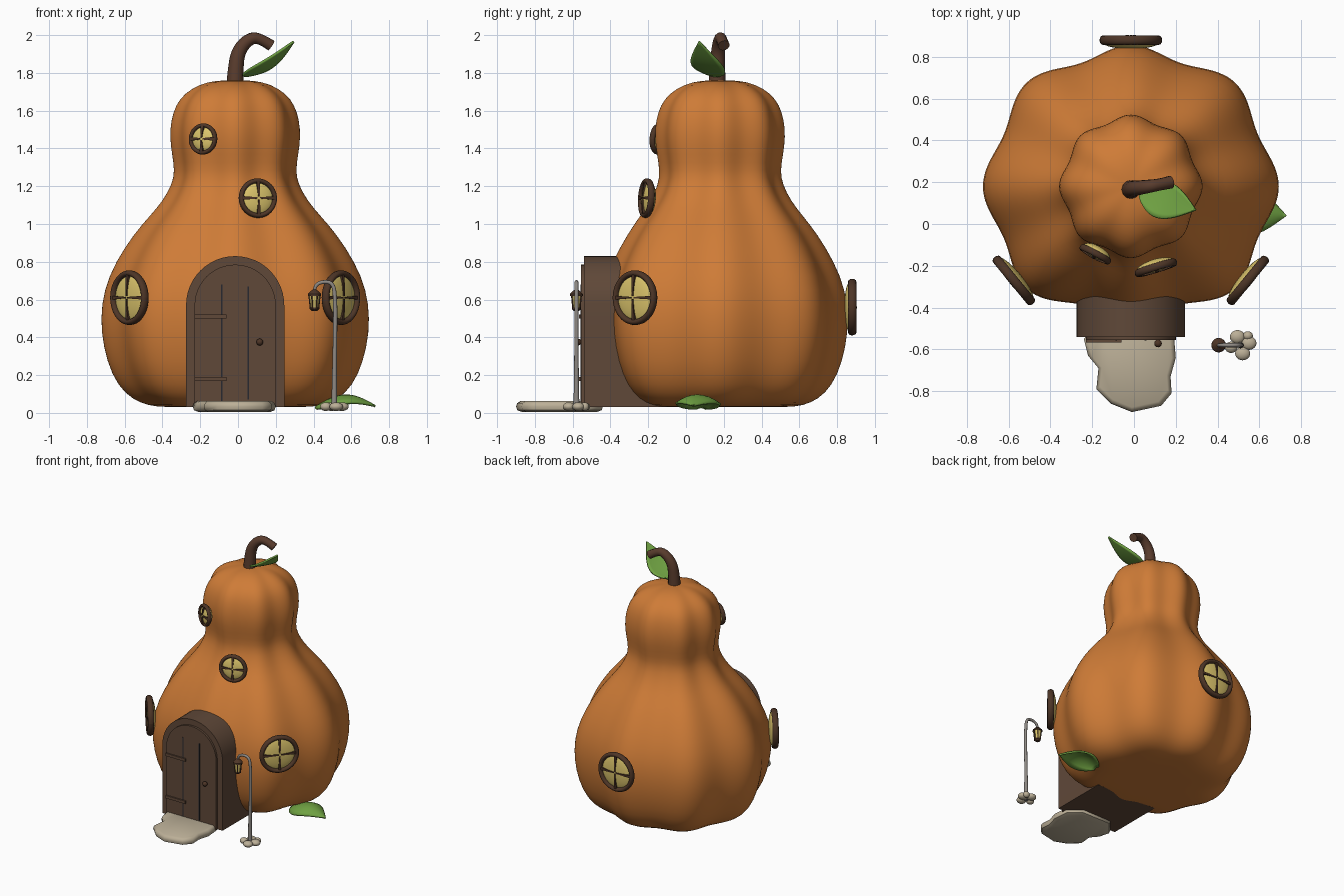
import bpy, bmesh, math
from mathutils import Vector, Matrix

if "Cube" in bpy.data.objects:
    bpy.data.objects.remove(bpy.data.objects["Cube"])


def material(name, r, g, b):
    m = bpy.data.materials.new(name)
    m.use_nodes = True
    m.diffuse_color = (r, g, b, 1)
    node = next(n for n in m.node_tree.nodes if n.type == 'BSDF_PRINCIPLED')
    node.inputs["Base Color"].default_value = (r, g, b, 1)
    return m


ORANGE = material("pumpkin orange", .62, .2, .038)
WOOD = material("door brown", .115, .065, .04)
DARK = material("dark trim brown", .075, .036, .02)
STEM = material("stem brown", .1, .045, .026)
GLASS = material("window yellow", .72, .56, .15)
GREEN = material("leaf green", .16, .36, .055)
STONE = material("pale stone", .5, .43, .31)
METAL = material("lamp grey", .27, .25, .23)
GAP = material("gap black", .02, .022, .03)
CX, CY = -.015, .18


def finish(bm, name, mat, angle=40, matrix=None):
    bmesh.ops.recalc_face_normals(bm, faces=bm.faces)
    mesh = bpy.data.meshes.new(name)
    bm.to_mesh(mesh)
    bm.free()
    ob = bpy.data.objects.new(name, mesh)
    bpy.context.collection.objects.link(ob)
    mesh.materials.append(mat)
    if matrix:
        ob.matrix_world = matrix
    bpy.ops.object.select_all(action='DESELECT')
    ob.select_set(True)
    bpy.context.view_layer.objects.active = ob
    bpy.ops.object.shade_smooth_by_angle(angle=math.radians(angle))
    return ob


def loft(rings, name, mat, angle=40, matrix=None):
    """Skin a list of closed point rings and cap both ends."""
    bm = bmesh.new()
    rows = [[bm.verts.new(p) for p in ring] for ring in rings]
    n = len(rows[0])
    for a, b in zip(rows, rows[1:]):
        for i in range(n):
            j = (i + 1) % n
            bm.faces.new((a[i], a[j], b[j], b[i]))
    bm.faces.new(rows[0])
    bm.faces.new(rows[-1])
    return finish(bm, name, mat, angle, matrix)


def ball(name, mat, loc, size, matrix=Matrix()):
    bm = bmesh.new()
    bmesh.ops.create_uvsphere(bm, u_segments=24, v_segments=14, radius=1)
    return finish(bm, name, mat, 60,
                  matrix @ Matrix.LocRotScale(Vector(loc), None, Vector(size)))


def box(name, mat, loc, size, matrix=Matrix()):
    bm = bmesh.new()
    bmesh.ops.create_cube(bm, size=1)
    return finish(bm, name, mat, 30,
                  matrix @ Matrix.LocRotScale(Vector(loc), None, Vector(size)))


def lathe(name, mat, loc, profile, sides=16):
    turn = [math.tau * i / sides for i in range(sides)]
    return loft([[(r * math.cos(a), r * math.sin(a), z) for a in turn]
                 for r, z in profile], name, mat, 35, Matrix.Translation(loc))


def tube(name, mat, points):
    """Tapered smooth tube through (x, y, z, radius) points."""
    curve = bpy.data.curves.new(name, 'CURVE')
    curve.dimensions = '3D'
    curve.bevel_depth = 1
    curve.bevel_resolution = 4
    curve.use_fill_caps = True
    spline = curve.splines.new('NURBS')
    spline.points.add(len(points) - 1)
    for p, (x, y, z, r) in zip(spline.points, points):
        p.co = (x, y, z, 1)
        p.radius = r
    spline.use_endpoint_u = True
    spline.order_u = 3
    ob = bpy.data.objects.new(name, curve)
    bpy.context.collection.objects.link(ob)
    curve.materials.append(mat)


# Ribbed gourd body
PROFILE = [(.3, .03), (.42, .032), (.5, .05), (.585, .1), (.655, .2), (.7, .35),
           (.715, .5), (.697, .65), (.635, .8), (.535, .95), (.455, 1.04),
           (.385, 1.12), (.335, 1.21), (.32, 1.28), (.335, 1.37), (.347, 1.46),
           (.34, 1.55), (.315, 1.63), (.27, 1.69), (.19, 1.74), (.1, 1.76), (.02, 1.76)]


def body_ring(r, z):
    low = min(1, max(0, (1.3 - z) / .4))
    ring = []
    for i in range(96):
        a = math.tau * i / 96
        c, s = math.cos(a), math.sin(a)
        flat = (.1 if s < 0 else .045) * s ** 6 * low
        rr = r * (1 - .075 * math.sin(4 * a) ** 2 - flat)
        ring.append((CX + rr * c, CY + rr * s, z))
    return ring


body = loft([body_ring(r, z) for r, z in PROFILE], "gourd_body", ORANGE, 80)
body.modifiers.new("smooth", 'SUBSURF').levels = 1

# Stem
tube("stem", STEM, [(CX, .165, 1.73, .046), (CX, .165, 1.8, .042), (.0, .17, 1.92, .037),
                    (.07, .18, 1.99, .032), (.13, .19, 1.975, .028), (.175, .2, 1.945, .031)])


def leaf(name, base, tip, side, arch, droop):
    """Pointed leaf: arch lifts the midrib, droop lowers the edges."""
    base, tip, side = Vector(base), Vector(tip), Vector(side)
    bm = bmesh.new()
    rows = []
    for i in range(17):
        t = i / 16
        w = math.sin(math.pi * (.04 + .955 * t) ** .8)
        row = []
        for k in range(-4, 5):
            s = k / 4
            p = base.lerp(tip, t) + side * (s * w)
            p.z += arch * math.sin(math.pi * t) - droop * s * s * w
            row.append(bm.verts.new(p))
        rows.append(row)
    for a, b in zip(rows, rows[1:]):
        for k in range(8):
            bm.faces.new((a[k], a[k + 1], b[k + 1], b[k]))
    ob = finish(bm, name, GREEN, 60)
    ob.modifiers.new("thickness", 'SOLIDIFY').thickness = .012


leaf("top_leaf", (.03, .15, 1.79), (.29, .07, 1.97), (.03, .085, -.012), -.03, -.005)
leaf("ground_leaf", (.41, .08, .035), (.73, .04, .04), (.01, .12, 0), .06, .045)


# Round windows: rim, lens and four tapered bars
def window(name, loc, normal, radius, rim):
    m = Matrix.Translation(loc) @ Vector(normal).to_track_quat('Z', 'Y').to_matrix().to_4x4()
    inner = radius - 2 * rim
    rings = []
    for i in range(40):
        a = math.tau * i / 40
        d = Vector((math.cos(a), math.sin(a), 0))
        rings.append([d * (radius - rim + rim * math.cos(b)) + Vector((0, 0, 1.4 * rim * math.sin(b)))
                      for b in [math.tau * k / 12 for k in range(12)]])
    loft(rings + rings[:1], name + "_rim", DARK, 60, m)
    ball(name + "_glass", GLASS, (0, 0, -.012), (inner + rim, inner + rim, .03), m)
    for q in range(4):
        spin = m @ Matrix.Rotation(q * math.pi / 2, 4, 'Z')
        rings = [[(x, -w, z - .02), (x, w, z - .02), (x, w, z), (x, -w, z)]
                 for x, w, z in ((.008, .004, .024), (inner / 2, .006, .022), (inner + rim, .01, .016))]
        loft(rings, name + "_bar", DARK, 30, spin)


for side, word in ((1, "left"), (-1, "right")):
    window(word + "_window", (CX + side * .56, -.27, .61), (side * .77, -.63, 0), .145, .016)
window("back_window", (CX, .88, .56), (0, 1, 0), .15, .016)
window("upper_window", (-.185, -.145, 1.45), (-.47, -.88, .06), .083, .011)
window("middle_window", (.105, -.21, 1.137), (.29, -.95, .06), .105, .013)


# Arched porch and door
def arch(name, mat, radius, front, back):
    steps = [math.pi * i / 24 for i in range(25)]
    outline = [(radius, .032)] + [(radius * math.cos(a), .57 + radius * math.sin(a))
                                  for a in steps] + [(-radius, .032)]
    loft([[(CX + x, y, z) for x, z in outline] for y in (front, back)], name, mat, 30)


arch("door_frame", WOOD, .26, -.54, -.1)
arch("door", WOOD, .215, -.556, -.5)
for x, low, high in ((-.085, .04, .68), (.055, .07, .67)):
    box("door_gap", GAP, (x, -.556, (low + high) / 2), (.008, .004, high - low))
for z in (.18, .51):
    box("hinge", WOOD, (-.145, -.56, z), (.17, .012, .022))
ball("door_knob", DARK, (.115, -.572, .375), (.018, .018, .018))

# Doorstep slab
STEP = [(-.24, -.55), (-.22, -.63), (-.17, -.69), (-.18, -.79), (-.11, -.86), (-.01, -.9),
        (.13, -.87), (.18, -.81), (.175, -.73), (.2, -.64), (.19, -.52), (.1, -.44), (-.15, -.44)]
MX, MY = -.01, -.67
loft([[(MX + (x - MX) * k, MY + (y - MY) * k, z) for x, y in STEP]
      for k, z in ((.85, .004), (.97, .014), (1, .034), (.97, .052), (.9, .062))],
     "doorstep", STONE, 50)

# Lamp post with hanging lantern and pebbles
LX, LY, LAMP = .51, -.58, .405
tube("lamp_post", METAL, [(LX, LY, .02, .016), (LX, LY, .2, .012), (LX + .005, LY, .45, .011),
                          (LX + .005, LY, .6, .011), (LX - .005, LY, .69, .01),
                          (.44, LY, .695, .01), (LAMP, LY, .67, .009), (LAMP, LY, .64, .008)])
lathe("lantern_cap", DARK, (LAMP, LY, .62), [(.035, 0), (.034, .01), (.018, .026), (.008, .034)])
lathe("lantern_glass", GLASS, (LAMP, LY, .555), [(.02, 0), (.028, .066)])
lathe("lantern_base", DARK, (LAMP, LY, .54), [(.014, 0), (.023, .008), (.023, .018)])
for q in range(6):
    a = math.tau * q / 6
    c, s = math.cos(a), math.sin(a)
    tube("lantern_bar", DARK, [(LAMP + r * c, LY + r * s, z, .004)
                               for r, z in ((.021, .55), (.025, .59), (.029, .625))])
for x, y, r in ((.495, -.54, .036), (.55, -.57, .036), (.52, -.62, .036), (.465, -.59, .03), (.545, -.535, .024)):
    ball("pebble", STONE, (x, y, .033), (r, r * .9, .023))
